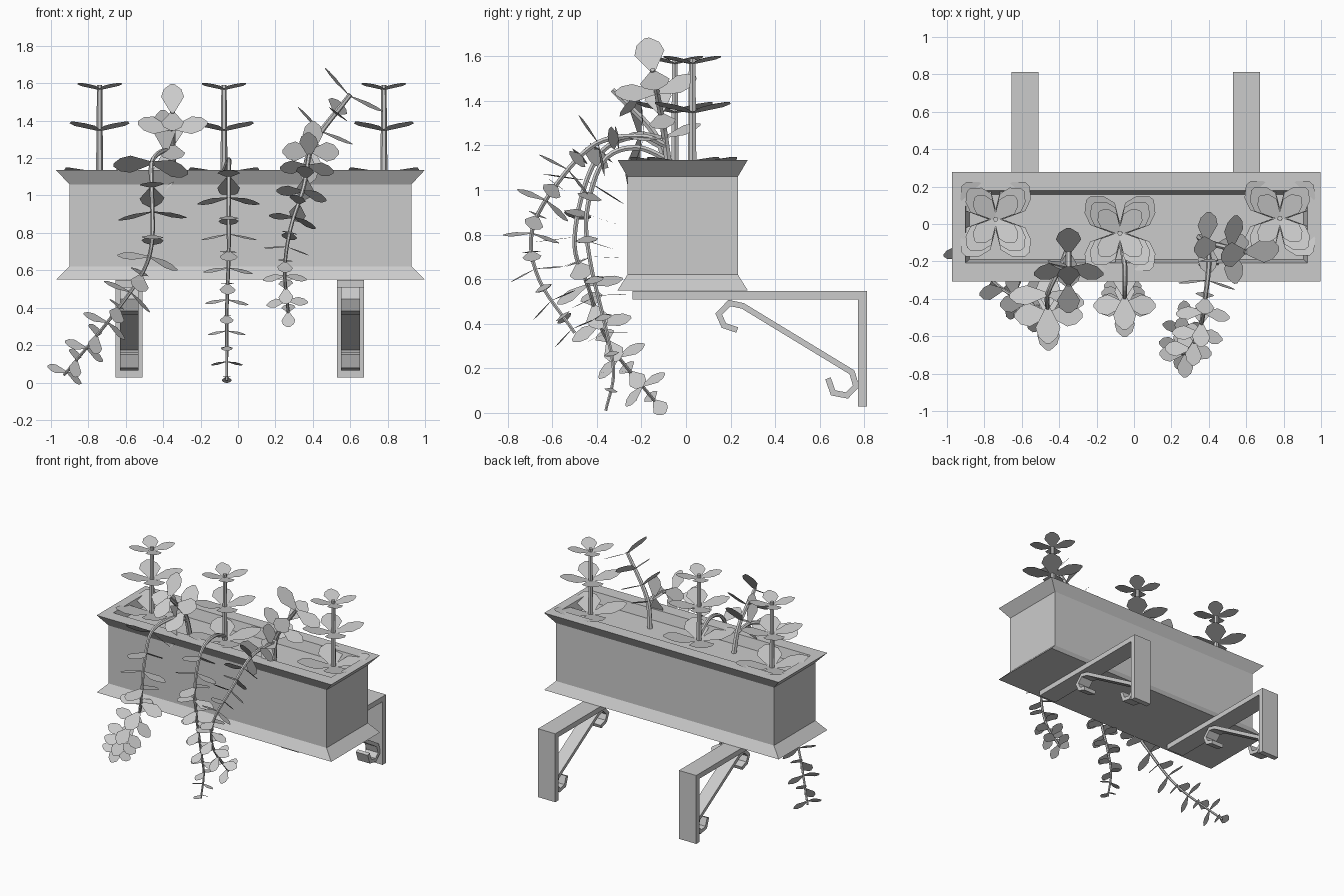
import bpy, bmesh, math
from mathutils import Vector

if "Cube" in bpy.data.objects:
    bpy.data.objects.remove(bpy.data.objects["Cube"])

CX, CY = 0.013, -0.015


def make(name, verts, faces):
    me = bpy.data.meshes.new(name)
    me.from_pydata([tuple(v) for v in verts], [], faces)
    bm = bmesh.new()
    bm.from_mesh(me)
    bmesh.ops.recalc_face_normals(bm, faces=bm.faces)
    bm.to_mesh(me)
    bm.free()
    ob = bpy.data.objects.new(name, me)
    bpy.context.collection.objects.link(ob)
    return ob


# Rectangular rings stacked into a shell
def ring_loft(name, rings, cap_top=False):
    verts, faces = [], []
    for hx, hy, z in rings:
        verts += [(CX + sx * hx, CY + sy * hy, z)
                  for sx, sy in ((-1, -1), (1, -1), (1, 1), (-1, 1))]
    for r in range(len(rings) - 1):
        for i in range(4):
            j = (i + 1) % 4
            faces.append((r * 4 + i, r * 4 + j, r * 4 + 4 + j, r * 4 + 4 + i))
    faces.append((3, 2, 1, 0))
    if cap_top:
        n = len(verts)
        faces.append((n - 4, n - 3, n - 2, n - 1))
    return make(name, verts, faces)


# Closed y-z outline extruded along x
def extrude_x(name, outline, xc, width):
    n = len(outline)
    verts = [(xc + s * width / 2, y, z) for s in (-1, 1) for y, z in outline]
    faces = [tuple(range(n)), tuple(range(2 * n - 1, n - 1, -1))]
    faces += [(i, (i + 1) % n, n + (i + 1) % n, n + i) for i in range(n)]
    return make(name, verts, faces)


# Outline of constant thickness around an open y-z path
def ribbon(path, half):
    pts = [Vector(p) for p in path]
    left, right = [], []
    for i, p in enumerate(pts):
        a = (p - pts[i - 1]).normalized() if i else (pts[1] - p).normalized()
        b = (pts[i + 1] - p).normalized() if i < len(pts) - 1 else a
        t = (a + b).normalized()
        n = Vector((-t.y, t.x)) * (half / max(0.5, t.dot(a)))
        left.append(p + n)
        right.append(p - n)
    return left + right[::-1]


# Smooth path through control points
def spline(ctrl, steps=6):
    c = [Vector(p) for p in ctrl]
    c = [2 * c[0] - c[1]] + c + [2 * c[-1] - c[-2]]
    out = []
    for i in range(1, len(c) - 2):
        for k in range(steps):
            t = k / steps
            out.append(0.5 * (2 * c[i] + (c[i + 1] - c[i - 1]) * t
                       + (2 * c[i - 1] - 5 * c[i] + 4 * c[i + 1] - c[i + 2]) * t * t
                       + (3 * c[i] - c[i - 1] - 3 * c[i + 1] + c[i + 2]) * t ** 3))
    return out + [c[-2]]


def frame(t):
    x = Vector((1, 0, 0))
    s = (x - t * x.dot(t)).normalized()
    return s, t.cross(s)


# Tapered six-sided stem
def stem(name, pts, r0, r1):
    verts, faces, n = [], [], 6
    for i, p in enumerate(pts):
        t = (pts[min(i + 1, len(pts) - 1)] - pts[max(i - 1, 0)]).normalized()
        s, u = frame(t)
        r = r0 + (r1 - r0) * i / (len(pts) - 1)
        verts += [p + r * (s * math.cos(k * math.tau / n) + u * math.sin(k * math.tau / n))
                  for k in range(n)]
    for i in range(len(pts) - 1):
        faces += [(i * n + k, i * n + (k + 1) % n, i * n + n + (k + 1) % n, i * n + n + k)
                  for k in range(n)]
    m = len(verts)
    faces += [tuple(range(n)), tuple(range(m - n, m))]
    return make(name, verts, faces)


LEAF = [(0.0, 0.06), (0.55, 0.34), (0.82, 0.26), (1.0, 0.06)]


# Leaves radiating from a stem node at the given angles
def whorl(verts, faces, p, t, length, angles, tilt=12):
    s, u = frame(t)
    for a in angles:
        a = math.radians(a)
        out = s * math.cos(a) + u * math.sin(a)
        side = t.cross(out)
        c, d = math.cos(math.radians(tilt)), math.sin(math.radians(tilt))
        out = out * c + t * d
        b = len(verts)
        verts += [p + length * (out * l + side * w) for l, w in LEAF]
        verts += [p + length * (out * l - side * w) for l, w in LEAF[::-1]]
        faces.append(tuple(range(b, b + 8)))


# Stem with opposite leaf pairs turning 90 degrees at each node, denser to the tip
def leafy_stem(name, ctrl, radii, nodes, first, last, start, phase, power=1.0):
    pts = spline(ctrl)
    stem(name + "_stem", pts, *radii)
    dist = [0.0]
    for a, b in zip(pts, pts[1:]):
        dist.append(dist[-1] + (b - a).length)
    verts, faces = [], []
    for k in range(nodes):
        f = (k / (nodes - 1)) ** power
        d = dist[-1] * (start + (0.985 - start) * f)
        i = max(j for j in range(len(pts) - 1) if dist[j] <= d)
        t = (pts[i + 1] - pts[i]).normalized()
        p = pts[i] + t * (d - dist[i])
        base = 90 * ((k + phase) % 2)
        whorl(verts, faces, p, t, first + (last - first) * f, (base, base + 180))
    make(name + "_leaves", verts, faces)


# Planter box with flared foot and rim, and soil
ring_loft("planter_box", [(0.985, 0.292, 0.55), (0.915, 0.248, 0.62), (0.915, 0.248, 1.06),
                          (0.985, 0.292, 1.135), (0.915, 0.193, 1.135), (0.89, 0.172, 1.05)])
ring_loft("soil", [(0.88, 0.165, 1.0), (0.892, 0.174, 1.06)], True)

# Wall brackets with scrolled braces
ARM = [(-0.24, 0.547), (0.812, 0.547), (0.812, 0.028), (0.772, 0.028), (0.772, 0.508), (-0.24, 0.508)]
SCROLL = [(0.23, 0.372), (0.17, 0.392), (0.147, 0.443), (0.195, 0.493), (0.255, 0.48),
          (0.745, 0.182), (0.763, 0.12), (0.722, 0.078), (0.66, 0.09), (0.637, 0.155)]
for side, x in (("left", -0.582), ("right", 0.602)):
    extrude_x(side + "_bracket", ARM, x, 0.145)
    extrude_x(side + "_brace", ribbon(SCROLL, 0.013), x, 0.1)

# Upright plants with whorls of four leaves
for i, (x, y) in enumerate(((-0.74, 0.025), (-0.075, -0.05), (0.78, 0.03))):
    stem(f"upright_{i}_stem", [Vector((x, y, 1.03)), Vector((x, y, 1.59))], 0.02, 0.014)
    verts, faces = [], []
    for z, length in ((1.09, 0.26), (1.345, 0.22), (1.565, 0.165)):
        whorl(verts, faces, Vector((x, y, z)), Vector((0, 0, 1)), length,
              (48, 132, 228, 312), 13)
    make(f"upright_{i}_leaves", verts, faces)

# Leaning stalks
leafy_stem("left_stalk", [(-0.35, -0.07, 1.04), (-0.35, -0.14, 1.25), (-0.35, -0.33, 1.45)],
           (0.02, 0.013), 3, 0.2, 0.18, 0.5, 1)
leafy_stem("right_stalk", [(0.35, -0.07, 1.04), (0.4, -0.1, 1.27), (0.6, -0.15, 1.54)],
           (0.02, 0.013), 4, 0.17, 0.2, 0.35, 1)

# Trailing vines branching off and hanging over the front
leafy_stem("left_vine", [(-0.35, -0.12, 1.2), (-0.39, -0.22, 1.24), (-0.46, -0.37, 1.18),
                         (-0.46, -0.46, 1.0), (-0.46, -0.5, 0.75), (-0.52, -0.44, 0.57),
                         (-0.7, -0.35, 0.32), (-0.93, -0.13, 0.04)],
           (0.015, 0.008), 14, 0.22, 0.11, 0.06, 1, 0.8)
leafy_stem("middle_vine", [(-0.075, -0.05, 1.12), (-0.05, -0.22, 1.19), (-0.05, -0.37, 1.13),
                           (-0.05, -0.445, 0.9), (-0.05, -0.43, 0.68), (-0.06, -0.36, 0.38),
                           (-0.06, -0.325, 0.18), (-0.06, -0.36, 0.01)],
           (0.015, 0.007), 13, 0.18, 0.08, 0.26, 1, 0.9)
leafy_stem("right_vine", [(0.38, -0.09, 1.2), (0.4, -0.2, 1.24), (0.38, -0.4, 1.21),
                          (0.35, -0.57, 1.04), (0.28, -0.69, 0.82), (0.25, -0.66, 0.6),
                          (0.27, -0.5, 0.36)],
           (0.015, 0.008), 15, 0.16, 0.11, 0.08, 1, 0.9)
